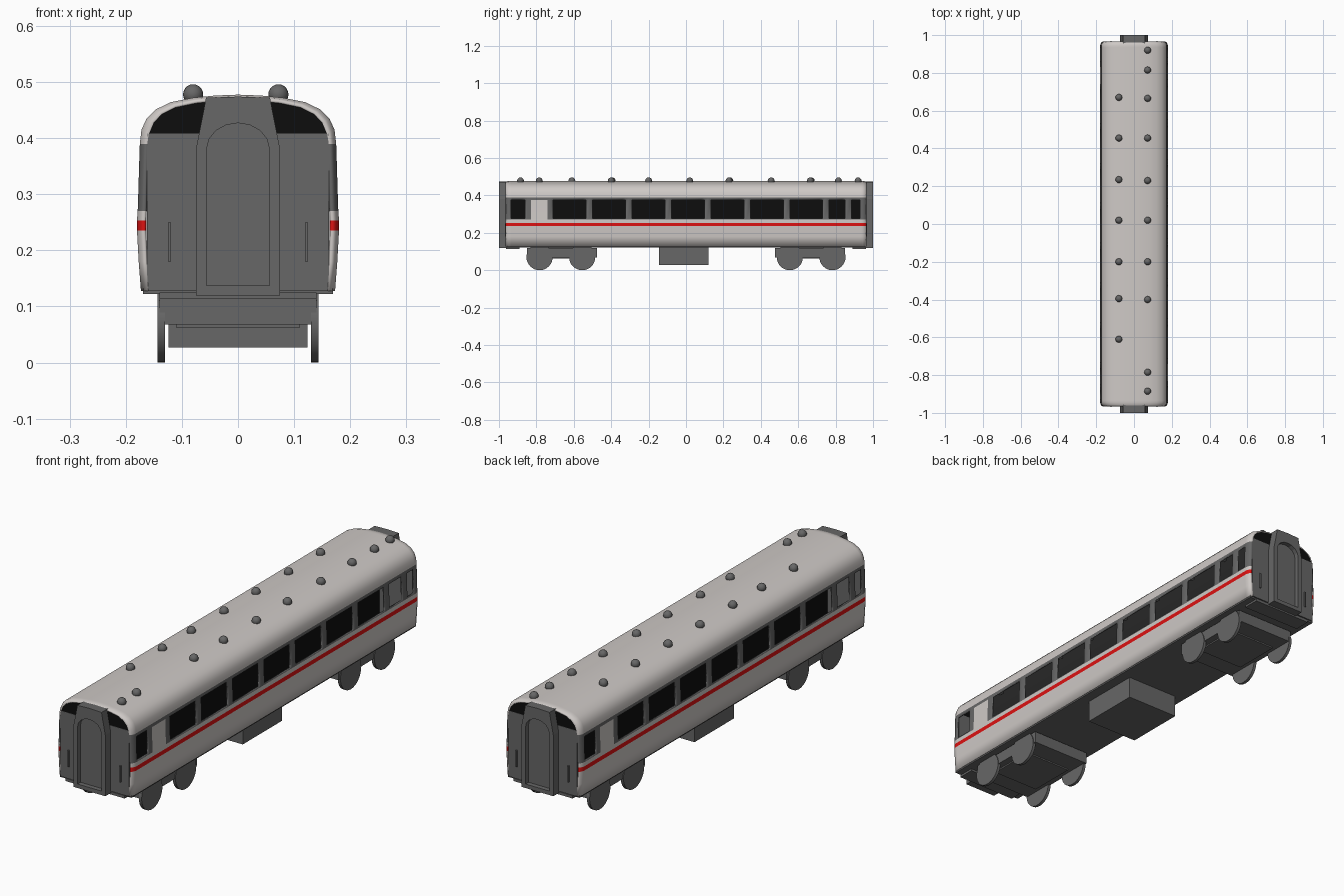
import bpy, bmesh, math
from mathutils import Matrix

if "Cube" in bpy.data.objects:
    bpy.data.objects.remove(bpy.data.objects["Cube"])


def material(name, rgb):
    m = bpy.data.materials.new(name)
    m.diffuse_color = (*rgb, 1)
    m.use_nodes = True
    m.node_tree.nodes["Principled BSDF"].inputs["Base Color"].default_value = m.diffuse_color
    return m


WHITE = material("warm_white", (0.62, 0.585, 0.565))
RED = material("red", (0.72, 0.006, 0.006))
GRAY = material("dark_gray", (0.135, 0.135, 0.135))
BLACK = material("black", (0.004, 0.004, 0.004))


def finish(name, bm, mats, smooth=False):
    mesh = bpy.data.meshes.new(name)
    bm.to_mesh(mesh)
    bm.free()
    for m in mats:
        mesh.materials.append(m)
    if smooth:
        mesh.shade_smooth()
        mesh.set_sharp_from_angle(angle=math.radians(35))
    ob = bpy.data.objects.new(name, mesh)
    bpy.context.scene.collection.objects.link(ob)
    return ob


def box(name, x, y, z, mat):
    """Box from (min, max) pairs."""
    bm = bmesh.new()
    size = [b - a for a, b in (x, y, z)]
    mid = [(a + b) / 2 for a, b in (x, y, z)]
    bmesh.ops.create_cube(bm, size=1, matrix=Matrix.Translation(mid) @ Matrix.Diagonal((*size, 1)))
    return finish(name, bm, [mat])


# Body shell: half profile (x, z) from sill to roof ridge
profile = [(.173, .128), (.177, .18), (.18, .235), (.18, .253), (.179, .27), (.1785, .276),
           (.1755, .376), (.175, .39), (.172, .415), (.163, .435), (.147, .451), (.12, .464),
           (.08, .472), (.04, .476), (0, .4775)]
windows = [(-.935, -.86), (.765, .85), (.885, .93)] + \
          [(-.71 + .211 * i, -.535 + .211 * i) for i in range(7)]
door = (-.83, -.74)
breaks = [v for w in windows + [door] for v in w] + [.965, .960, .945]
cols = sorted({round(s * v, 4) for v in breaks for s in (1, -1)})
inset = {.965: .013, .960: .006}

bm = bmesh.new()
for s in (1, -1):
    grid = []
    for x, z in profile:
        row = []
        for y in cols:
            i = inset.get(abs(y), 0)
            row.append(bm.verts.new((s * x * (1 - i / .18), s * y, z - (i * .5 if z > .4 else 0))))
        grid.append(row)
    for r in range(len(profile) - 1):
        zm = (profile[r][1] + profile[r + 1][1]) / 2
        for c in range(len(cols) - 1):
            ym = (cols[c] + cols[c + 1]) / 2
            if .276 < zm < .376 and any(a < ym < b for a, b in windows):
                continue                      # window opening
            f = bm.faces.new((grid[r][c], grid[r][c + 1], grid[r + 1][c + 1], grid[r + 1][c]))
            if .235 < zm < .253:
                f.material_index = 1          # stripe
            elif .27 < zm < .39 and not (door[0] < ym < door[1] and zm < .38):
                f.material_index = 2          # window band
bmesh.ops.remove_doubles(bm, verts=bm.verts, dist=.0001)
shell = finish("body_shell", bm, [WHITE, RED, GRAY, GRAY, GRAY, GRAY], smooth=True)
sol = shell.modifiers.new("wall_thickness", "SOLIDIFY")
sol.thickness = .006
sol.offset = -1
sol.material_offset = 3

# Interior seen through the windows
box("interior_partition", (-.004, .004), (-.95, .95), (.13, .41), BLACK)
box("interior_floor", (-.168, .168), (-.95, .95), (.132, .136), BLACK)
box("underfloor", (-.169, .169), (-.958, .958), (.122, .132), GRAY)

vent_sides = {.072: [.92, .815, .665, .455, .23, .02, -.2, -.4, -.785, -.885],
              -.08: [.67, .455, .235, .02, -.2, -.395, -.61]}

for s, end in ((-1, "front"), (1, "back")):
    def span(a, b):
        return tuple(sorted((s * a, s * b)))

    # End wall with black pane above it
    box(end + "_end_wall", (-.162, .162), span(.945, .964), (.128, .408), GRAY)
    bm = bmesh.new()
    half = [(.163, .405)] + [(x * .94, z - .010) for x, z in profile[8:-1]]
    pts = half + [(-x, z) for x, z in reversed(half)]
    face = bm.faces.new([bm.verts.new((x, s * .963, z)) for x, z in pts])
    ext = bmesh.ops.extrude_face_region(bm, geom=[face])
    for v in ext["geom"]:
        if isinstance(v, bmesh.types.BMVert):
            v.co.y -= s * .008
    bmesh.ops.recalc_face_normals(bm, faces=bm.faces)
    finish(end + "_upper_pane", bm, [BLACK])

    # Gangway with recessed arched door
    outer = [(.075, .12), (.075, .38), (.069, .41), (.063, .44), (.057, .472), (0, .474)]
    outer += [(-x, z) for x, z in reversed(outer[:-1])]
    inner = [(.056, .137)] + [(.056 * math.cos(math.pi * k / 8), .38 + .047 * math.sin(math.pi * k / 8))
                              for k in range(9)] + [(-.056, .137)]
    bm = bmesh.new()
    rings = [[bm.verts.new((x, s * y, z)) for x, z in pts]
             for pts, y in ((outer, .95), (outer, 1), (inner, 1), (inner, .98))]
    for a, b in zip(rings, rings[1:]):
        for k in range(len(a)):
            n = (k + 1) % len(a)
            bm.faces.new((a[k], a[n], b[n], b[k]))
    bm.faces.new(rings[0])
    bm.faces.new(rings[-1])
    bmesh.ops.recalc_face_normals(bm, faces=bm.faces)
    finish(end + "_gangway", bm, [GRAY])

    # Handrails and end beam
    for x in (-.122, .122):
        box(end + "_handrail", (x - .003, x + .003), span(.962, .969), (.18, .25), GRAY)
    box(end + "_end_beam", (-.14, .14), span(.89, .962), (.113, .125), GRAY)

    # Bogie: frame, pivot block and four wheels
    box(end + "_bogie_frame", (-.14, .14), span(.475, .85), (.068, .118), GRAY)
    box(end + "_bogie_pivot", (-.11, .11), span(.56, .77), (.062, .126), GRAY)
    for y in (.555, .783):
        for x in (-.134, .134):
            bm = bmesh.new()
            bmesh.ops.create_cone(bm, cap_ends=True, segments=32, radius1=.07, radius2=.07, depth=.013,
                                  matrix=Matrix.Translation((x * 1.02, s * y, .07))
                                  @ Matrix.Rotation(math.pi / 2, 4, 'Y'))
            finish(end + "_wheel", bm, [GRAY], smooth=True)

# Underfloor equipment box
box("equipment_box", (-.124, .124), (-.145, .12), (.027, .125), GRAY)

# Roof vents
for x, ys in vent_sides.items():
    for y in ys:
        bm = bmesh.new()
        bmesh.ops.create_uvsphere(bm, u_segments=16, v_segments=10, radius=.018,
                                  matrix=Matrix.Translation((x, y, .478)))
        finish("roof_vent", bm, [GRAY], smooth=True)
